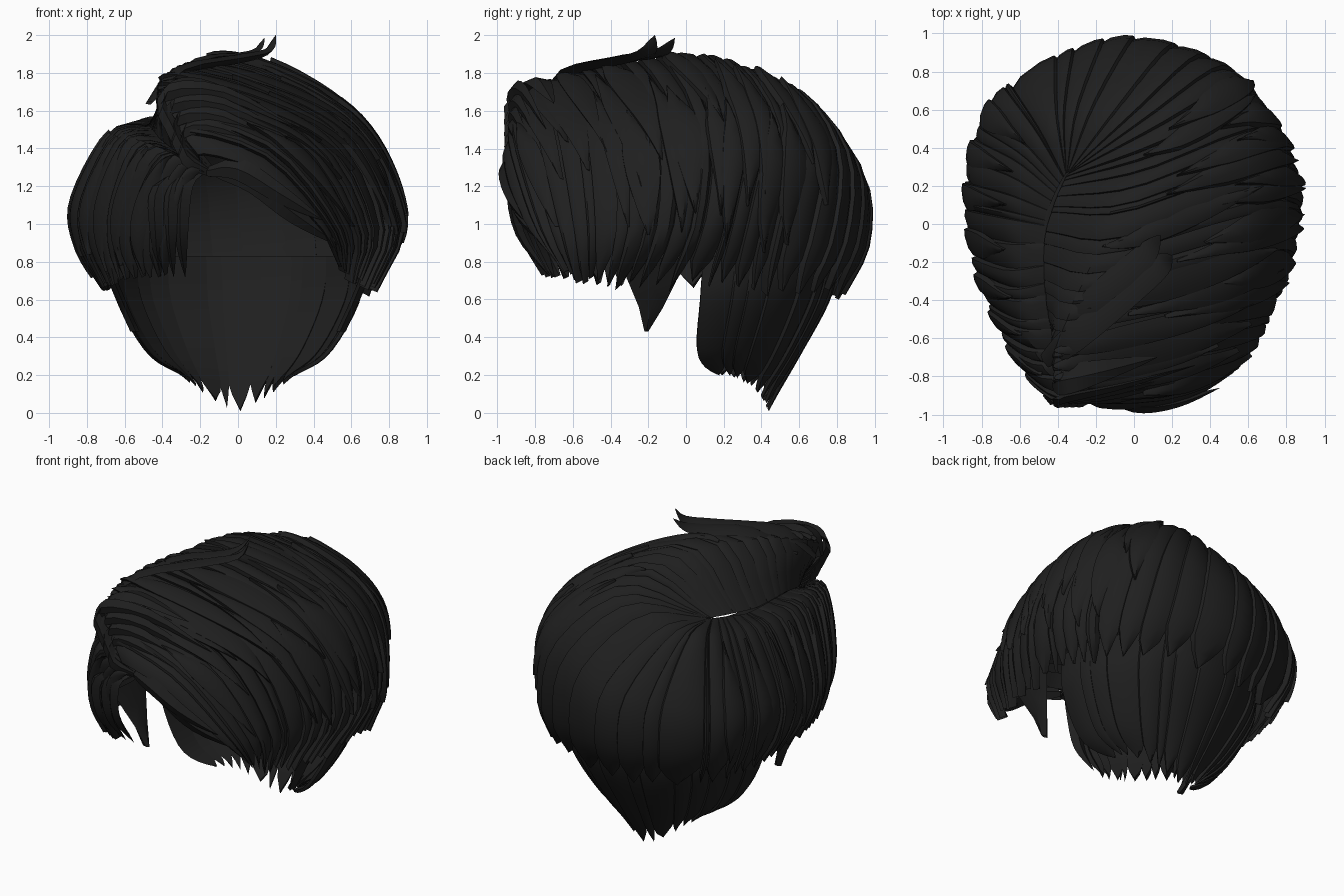
import bpy, bmesh, math, random
from mathutils import Vector

if "Cube" in bpy.data.objects:
    bpy.data.objects.remove(bpy.data.objects["Cube"])

random.seed(7)
hair = bpy.data.materials.new("charcoal_hair")
hair.diffuse_color = (0.0138, 0.0138, 0.0138, 1)
hair.use_nodes = True
hair.node_tree.nodes["Principled BSDF"].inputs["Base Color"].default_value = hair.diffuse_color
CENTRE = Vector((0, 0, 1.0))

# guide strands from parting to hem: left side, front to back
LEFT = [
    [(-.13, -.86, 1.25), (-.22, -.93, 1.27), (-.30, -.94, 1.12), (-.37, -.87, .90), (-.36, -.75, .72)],
    [(-.18, -.84, 1.29), (-.38, -.90, 1.37), (-.52, -.82, 1.15), (-.56, -.75, .92), (-.50, -.67, .70)],
    [(-.38, -.62, 1.44), (-.56, -.62, 1.43), (-.68, -.56, 1.15), (-.70, -.52, .92), (-.64, -.48, .68)],
    [(-.46, -.30, 1.51), (-.64, -.33, 1.46), (-.80, -.27, 1.13), (-.80, -.25, .90), (-.69, -.24, .66)],
    [(-.47, .00, 1.53), (-.67, .04, 1.48), (-.86, .08, 1.13), (-.84, .09, .88), (-.70, .10, .65)],
    [(-.42, .15, 1.55), (-.62, .30, 1.50), (-.83, .40, 1.12), (-.80, .42, .87), (-.68, .38, .64)],
    [(-.37, .25, 1.56), (-.50, .49, 1.53), (-.64, .70, 1.17), (-.64, .71, .87), (-.53, .62, .62)],
    [(-.35, .27, 1.56), (-.27, .60, 1.57), (-.12, .93, 1.25), (-.08, .965, .90), (-.05, .82, .60)],
]
# right side, back to front, swept over the top
RIGHT = [
    [(-.34, .27, 1.57), (.06, .58, 1.71), (.38, .83, 1.38), (.50, .80, .92), (.50, .65, .61)],
    [(-.36, .24, 1.56), (.09, .38, 1.80), (.59, .59, 1.44), (.74, .50, .95), (.67, .42, .62)],
    [(-.42, .10, 1.55), (-.03, .12, 1.89), (.60, .34, 1.57), (.85, .27, 1.04), (.71, .15, .64)],
    [(-.47, -.10, 1.53), (-.12, -.15, 1.88), (.59, .05, 1.57), (.86, .04, 1.03), (.71, -.12, .64)],
    [(-.46, -.40, 1.51), (-.27, -.45, 1.83), (.51, -.27, 1.54), (.79, -.25, 1.02), (.67, -.36, .65)],
    [(-.40, -.65, 1.44), (-.37, -.69, 1.76), (.39, -.57, 1.49), (.69, -.51, 1.00), (.62, -.51, .68)],
    [(-.24, -.82, 1.32), (-.37, -.87, 1.62), (.22, -.84, 1.44), (.56, -.71, .98), (.57, -.60, .71)],
    [(-.14, -.85, 1.26), (-.20, -.95, 1.37), (.10, -.95, 1.28), (.42, -.84, 1.00), (.54, -.66, .78)],
]
GUIDES = [[Vector(p) for p in g] for g in LEFT + RIGHT]
LAST = len(GUIDES) - 1


def spline(pts, t):
    """Catmull-Rom point, t in 0..1"""
    n = len(pts) - 1
    x = max(0, min(1, t)) * n
    i = min(int(x), n - 1)
    f = x - i
    b, c = pts[i], pts[i + 1]
    a = pts[i - 1] if i else b * 2 - c
    d = pts[i + 2] if i + 2 <= n else c * 2 - b
    return (b * 2 + (c - a) * f + (a * 2 - b * 5 + c * 4 - d) * f * f
            + (b * 3 - a - c * 3 + d) * f ** 3) / 2


def crown(u, v):
    return spline([spline([g[k] for g in GUIDES], u) for k in range(5)], v)


def nape(u, v):
    a = math.radians(-97 + 194 * u)
    s, c = math.sin(a), math.cos(a)
    return spline([Vector((.66 * s, .17 + .65 * c, .83)),
                   Vector((.64 * s, .15 + .61 * c, .60)),
                   Vector((.48 * s, .12 + .49 * c, .32)),
                   Vector((.29 * s, .18 + .25 * c, .0 + .20 * abs(s) ** 1.2))], v)


def lift(p, d):
    return p + (p - CENTRE).normalized() * d


def add_grid(bm, rows):
    vs = [[bm.verts.new(p) for p in r] for r in rows]
    for r, q in zip(vs, vs[1:]):
        for i in range(len(r) - 1):
            bm.faces.new((r[i], r[i + 1], q[i + 1], q[i]))


def finish(name, bm):
    bmesh.ops.remove_doubles(bm, verts=bm.verts, dist=0.0005)
    bmesh.ops.recalc_face_normals(bm, faces=bm.faces)
    me = bpy.data.meshes.new(name)
    bm.to_mesh(me)
    bm.free()
    me.materials.append(hair)
    ob = bpy.data.objects.new(name, me)
    bpy.context.collection.objects.link(ob)
    bpy.ops.object.select_all(action='DESELECT')
    ob.select_set(True)
    bpy.context.view_layer.objects.active = ob
    bpy.ops.object.shade_smooth_by_angle(angle=math.radians(35))
    return ob


def surface_lock(bm, surf, u0, u1, v0, v1, height, base=0.0, taper=.8, root=False, shear=0):
    """Closed, stepped lock lying on a surface, ending in a point"""
    rows = []
    for j in range(15):
        t = j / 14
        v = v0 + (v1 - v0) * t
        w = 1 if t < taper else max(.03, 1 - ((t - taper) / (1 - taper)) ** 1.4)
        if root:
            w *= min(1, .05 + t * 3)
        k = min(1, .1 + v * 3)
        row = []
        for s, h in ((0, -.5), (.3, .2), (.75, .5), (1.02, .4), (1.1, -.7), (0, -.5)):
            s = .6 + (s - .6) * w
            u = max(0, min(1, u0 + (u1 - u0) * s + shear * t * t))
            row.append(lift(surf(u, v), (base + h * height) * k))
        rows.append(row)
    add_grid(bm, rows)


def lock_set(name, surf, ua, ub, count, height, lo, taper):
    bm = bmesh.new()
    cuts = [ua] + [ua + (ub - ua) * (i + random.uniform(-.38, .38)) / count
                   for i in range(1, count)] + [ub]
    for a, b in zip(cuts, cuts[1:]):
        surface_lock(bm, surf, a, b, 0, random.uniform(lo, 1), height * random.uniform(.5, 1.2),
                     taper=taper + random.uniform(-.03, .04))
    return finish(name, bm)


def free_lock(bm, pts, side, width, thick):
    """Leaf-shaped free strand with a diamond section"""
    pts, side = [Vector(p) for p in pts], Vector(side).normalized()
    rows = []
    for j in range(13):
        t = j / 12
        p = spline(pts, t)
        tan = spline(pts, min(1, t + .03)) - spline(pts, max(0, t - .03))
        n = tan.cross(side).normalized()
        w = max(.02, math.sin(math.pi * min(1, .12 + .88 * t)) ** .8)
        a, b = side * width * w, n * thick * w
        rows.append([p + a, p + b, p - a, p - b, p + a])
    add_grid(bm, rows)


# main locks
mid = 7.5 / LAST
lock_set("left_locks", crown, 0, mid, 27, .035, .97, .88)
lock_set("right_locks", crown, mid, 1, 24, .05, .96, .87)
lock_set("nape_locks", nape, 0, 1, 15, .022, .985, .87)

# seam filling the parting under the roots
bm = bmesh.new()
free_lock(bm, [(-.31, .34, 1.52), (-.42, .16, 1.52), (-.47, -.03, 1.505), (-.47, -.25, 1.49),
               (-.43, -.55, 1.44), (-.34, -.72, 1.38)], (1, .2, 0), .085, .02)
finish("parting_seam", bm)

# loose locks layered over the swept side and the left side
bm = bmesh.new()
for i in range(20):
    u = .55 + .37 * (i + random.random()) / 20
    v = random.uniform(.2, .48)
    surface_lock(bm, crown, u, u + random.uniform(.025, .04), v, v + random.uniform(.3, .42),
                 .028, base=.026, taper=.45, root=True, shear=-.02)
for i in range(8):
    u = .04 + .36 * i / 8
    surface_lock(bm, crown, u, u + .025, .25, random.uniform(.8, .97), .025, base=.018,
                 taper=.6, root=True)
finish("layered_locks", bm)

# fringe strands around the front opening
bm = bmesh.new()
free_lock(bm, [(-.16, -.88, 1.28), (.0, -.96, 1.29), (.22, -.94, 1.16), (.45, -.86, 1.02)],
          (.3, 0, 1), .06, .03)
free_lock(bm, [(-.12, -.86, 1.28), (.08, -.93, 1.22), (.3, -.88, 1.05), (.55, -.72, .88)],
          (.4, 0, 1), .06, .03)
for x in (-.30, -.36, -.43):
    free_lock(bm, [(-.18, -.85, 1.28), (x + .02, -.92, 1.2), (x, -.88, .95), (x + .02, -.72, .72)],
              (1, -.3, 0), .045, .03)
finish("fringe_strands", bm)

# curled locks rolling up and over at the front of the quiff
bm = bmesh.new()
for k in range(4):
    d = .065 * k
    free_lock(bm, [(-.13, -.86, 1.27), (-.28 - d / 2, -.94, 1.36 + d), (-.28 - d / 2, -.92, 1.50 + d),
                   (-.08, -.92 + d / 3, 1.50 + d), (.32, -.84 + d / 2, 1.31 + d)],
              (.3, .25, 1), .055, .025)
finish("front_curl", bm)

# raised tuft on top of the quiff
bm = bmesh.new()
free_lock(bm, [(-.47, -.72, 1.64), (-.32, -.60, 1.81), (-.02, -.34, 1.87), (.15, -.21, 1.91),
               (.20, -.165, 2.0)], (.5, -.8, .1), .085, .025)
free_lock(bm, [(-.42, -.60, 1.70), (-.22, -.40, 1.86), (.02, -.2, 1.89), (.10, -.12, 1.92),
               (.14, -.06, 1.985)], (.5, -.8, .1), .07, .02)
free_lock(bm, [(-.42, -.84, 1.58), (-.36, -.82, 1.72), (-.2, -.78, 1.75), (.12, -.70, 1.64)],
          (.1, 1, .1), .08, .025)
finish("top_tuft", bm)

# sideburns, mirrored
for name, m in (("left_sideburn", -1), ("right_sideburn", 1)):
    bm = bmesh.new()
    rows = []
    for z, y0, y1, x in ((.82, -.36, 0, .70), (.68, -.30, -.06, .65), (.56, -.25, -.12, .60),
                         (.43, -.22, -.20, .54)):
        ym = (y0 + y1) / 2
        rows.append([(m * x, y0, z), (m * (x + .03), ym, z), (m * x, y1, z),
                     (m * (x - .02), ym, z), (m * x, y0, z)])
    add_grid(bm, [[Vector(p) for p in r] for r in rows])
    finish(name, bm)
